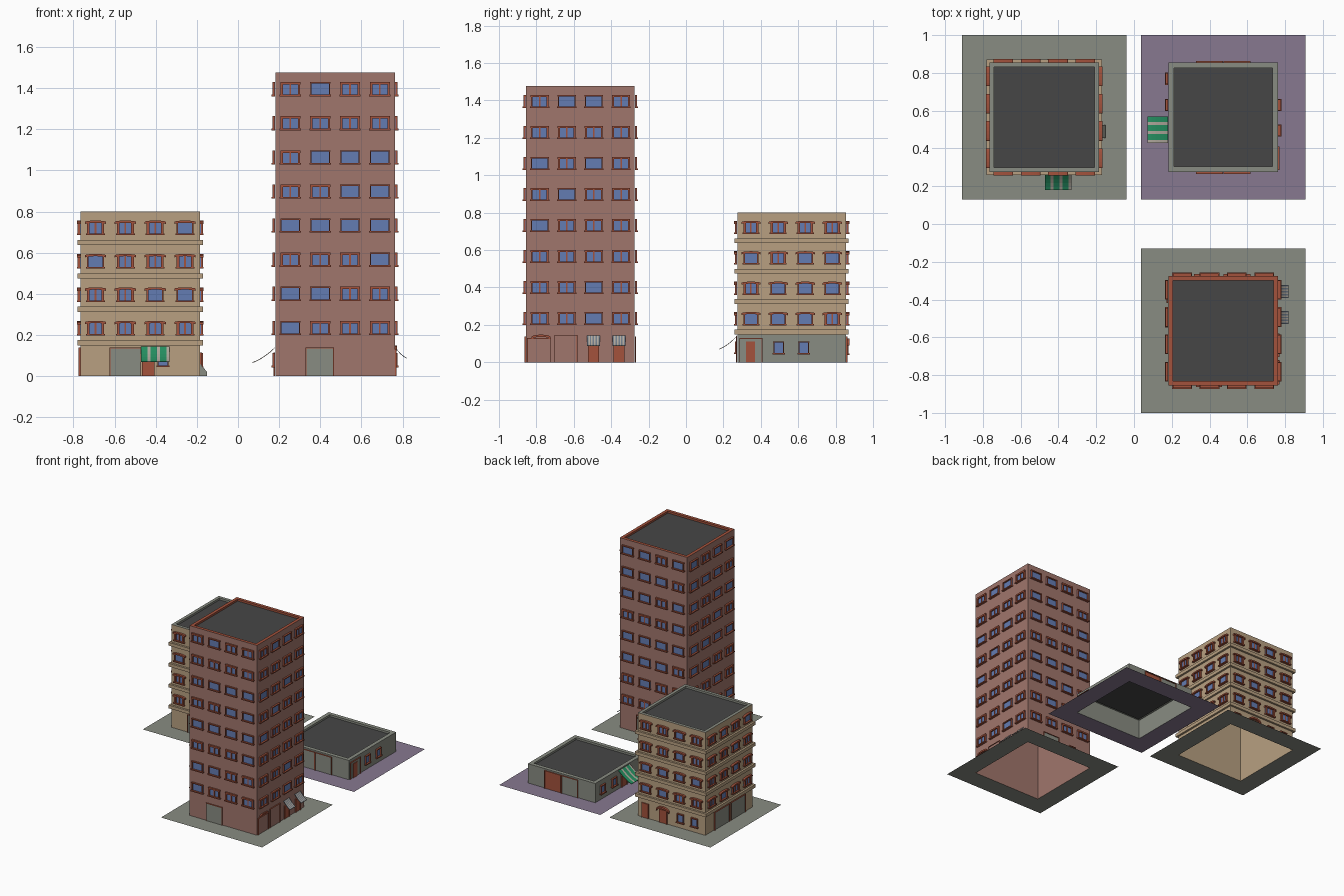
import bpy, bmesh, math, random

if "Cube" in bpy.data.objects:
    bpy.data.objects.remove(bpy.data.objects["Cube"])
random.seed(4)

def lin(c):
    c /= 255
    return c / 12.92 if c < 0.04045 else ((c + 0.055) / 1.055) ** 2.4

COLOURS = {"tan": (184, 160, 129), "clay": (160, 118, 108), "grey": (137, 140, 130),
           "purple": (135, 121, 144), "roof_dark": (70, 70, 70), "brick": (163, 82, 60),
           "glass_blue": (100, 124, 178), "awning_green": (38, 145, 98),
           "awning_pale": (178, 170, 158), "awning_slate": (112, 124, 138)}
MATS = {}
for n, c in COLOURS.items():
    MATS[n] = bpy.data.materials.new(n)
    MATS[n].diffuse_color = (*[lin(v) for v in c], 1)

H = 0.29          # half width of every building
PLOT = 0.435      # half width of every plot
GROUND = 0.15     # height of the ground floor

class Building:
    """Collects parts by name; wall coordinates are u (along), z (up), d (outwards)."""
    def __init__(self, name, cx, cy):
        self.name, self.cx, self.cy, self.parts = name, cx, cy, {}

    def bm(self, part, mat):
        return self.parts.setdefault((part, mat), bmesh.new())

    def place(self, k, u, z, d):
        x, y = u, -(H + d)
        for _ in range(k):
            x, y = -y, x
        return (self.cx + x, self.cy + y, z)

    def solid(self, part, mat, a, b):
        bm = self.bm(part, mat)
        va, vb = [bm.verts.new(p) for p in a], [bm.verts.new(p) for p in b]
        bm.faces.new(va)
        bm.faces.new(vb[::-1])
        for i in range(len(va)):
            j = (i + 1) % len(va)
            bm.faces.new((va[i], vb[i], vb[j], va[j]))

    def prism(self, part, mat, k, outline, d, d0=0.001):
        self.solid(part, mat, [self.place(k, u, z, d0) for u, z in outline],
                   [self.place(k, u, z, d) for u, z in outline])

    def box(self, part, mat, k, u0, u1, z0, z1, d, d0=0.001):
        self.prism(part, mat, k, [(u0, z0), (u1, z0), (u1, z1), (u0, z1)], d, d0)

    def sweep(self, part, mat, k, profile, u0, u1):
        self.solid(part, mat, [self.place(k, u0, z, d) for d, z in profile],
                   [self.place(k, u1, z, d) for d, z in profile])

    def rings(self, part, loops, mats):
        """Quads between successive square loops (half size, z); last loop may be capped."""
        for (h0, z0), (h1, z1), m in zip(loops, loops[1:], mats):
            bm = self.bm(part + "_" + m, m)
            for k in range(4):
                p = [(-h0, z0, h0), (h0, z0, h0), (h1, z1, h1), (-h1, z1, h1)]
                bm.faces.new([bm.verts.new(self.place(k, u, z, h - H)) for u, z, h in p])

    def finish(self):
        for (part, mat), bm in self.parts.items():
            bmesh.ops.remove_doubles(bm, verts=bm.verts, dist=1e-5)
            if not part.startswith(("shell", "roof", "plot")):
                bmesh.ops.recalc_face_normals(bm, faces=bm.faces)
            me = bpy.data.meshes.new(self.name + "_" + part)
            bm.to_mesh(me)
            bm.free()
            me.materials.append(MATS[mat])
            bpy.context.collection.objects.link(bpy.data.objects.new(me.name, me))

def shell(b, height, wall, rim, rim_w, plot):
    # walls open at the bottom, parapet, sunken roof and surrounding plot
    r = H - rim_w
    b.rings("shell", [(H, 0), (H, height), (r, height), (r, height - 0.015)], [wall, rim, rim])
    bm = b.bm("roof", "roof_dark")
    bm.faces.new([bm.verts.new(b.place(k, -r, height - 0.015, r - H)) for k in range(4)])
    b.rings("plot", [(PLOT, 0), (H, 0)], [plot])

def arch(u, w, z_end, z_top, thick, n=8):
    top = [(u + w * math.cos(math.pi * i / n),
            z_end + thick + (z_top - z_end - thick) * math.sin(math.pi * i / n)) for i in range(n + 1)]
    return top + [(a, z - thick) for a, z in top[::-1]]

def window(b, k, u, z0, z1, w, split=False, arched=False, fr=0.005):
    # glass, jambs, head, sill and optional centre bar
    D = 0.014
    if split:
        fr += 0.005
    b.box("window_glass", "glass_blue", k, u - w, u + w, z0, z1, 0.004)
    for s in (-1, 1):
        e = u + s * w
        b.box("window_frames", "brick", k, min(e, e - s * fr), max(e, e - s * fr), z0, z1, D)
    b.box("window_frames", "brick", k, u - w - 0.005, u + w + 0.005, z0 - 0.005, z0 + 0.003, D + 0.004)
    if split:
        b.box("window_frames", "brick", k, u - 0.004, u + 0.004, z0, z1, 0.009)
    if arched:
        b.prism("window_heads", "brick", k, arch(u, w + 0.011, z1 - 0.012, z1 + 0.006, 0.011), 0.018)
    else:
        b.box("window_frames", "brick", k, u - w - 0.002, u + w + 0.002, z1 - fr, z1 + 0.002, D)

def floors(b, count, height, arched):
    step = (height - GROUND) / count
    for k in range(4):
        for f in range(count):
            z = GROUND + f * step
            for i in range(4):
                u = -H + 2 * H * (i + 0.5) / 4
                split = random.random() < 0.55
                if arched:
                    window(b, k, u, z + 0.053, z + 0.113, 0.041, split, True, 0.008)
                else:
                    window(b, k, u, z + 0.055, z + 0.117, 0.047, split)

def panel(b, k, u0, u1, top, mat):
    # garage shutter or door leaf in a thin frame
    b.box("doors_" + mat, mat, k, u0, u1, 0, top, 0.004)
    for a, c in ((u0 - 0.004, u0), (u1, u1 + 0.004)):
        b.box("door_frames", "brick", k, a, c, 0, top + 0.004, 0.009)
    b.box("door_frames", "brick", k, u0, u1, top, top + 0.004, 0.009)

def awning(b, k, u0, u1, reach, z0, z1, mats):
    # sagging striped sheet
    top = [(0.001 + reach * t, z1 + (z0 - z1) * (t + 0.45 * t * (1 - t))) for t in (0, .2, .4, .6, .8, 1)]
    prof = top + [(d, z - 0.004) for d, z in top[::-1]]
    n = 9
    for i in range(n):
        m = mats[i % len(mats)]
        b.sweep("awning_" + m, m, k, prof, u0 + (u1 - u0) * i / n, u0 + (u1 - u0) * (i + 1) / n)

GREEN = ("awning_green", "awning_green", "awning_pale")
SLATE = ("awning_slate", "awning_pale")

# ---- tan apartment block with ledges ----
t = Building("apartments", -0.475, 0.565)
shell(t, 0.80, "tan", "grey", 0.024, "grey")
floors(t, 4, 0.80, True)
for f in range(4):
    z = GROUND + f * 0.1625
    t.rings("ledges", [(H, z), (H + 0.015, z), (H + 0.015, z + 0.025), (H, z + 0.025)], ["tan"] * 3)
panel(t, 0, -0.145, 0.0, 0.135, "grey")
panel(t, 0, 0.012, 0.065, 0.11, "brick")
awning(t, 0, 0.003, 0.143, 0.095, 0.072, 0.145, GREEN)
window(t, 0, 0.11, 0.05, 0.11, 0.027)
panel(t, 1, -0.10, -0.05, 0.11, "brick")
t.sweep("ramp", "grey", 1, [(0.001, 0), (0.035, 0), (0.035, 0.02), (0.001, 0.06)], -0.11, -0.04)
for u in (0.06, 0.2):
    window(t, 1, u, 0.045, 0.11, 0.027)
panel(t, 2, -0.25, -0.2, 0.11, "brick")
panel(t, 2, -0.10, -0.04, 0.10, "brick")
t.prism("arched_head", "brick", 2, arch(-0.07, 0.052, 0.09, 0.128, 0.014), 0.018)
for u in (0.08, 0.2):
    window(t, 2, u, 0.045, 0.11, 0.027)
panel(t, 3, -0.18, -0.005, 0.135, "grey")
panel(t, 3, 0.02, 0.19, 0.135, "grey")
t.finish()

# ---- low flat shop on the purple plot ----
s = Building("shop", 0.472, 0.565)
shell(s, 0.15, "grey", "grey", 0.03, "purple")
panel(s, 0, -0.14, -0.005, 0.135, "grey")
panel(s, 0, 0.005, 0.14, 0.135, "grey")
panel(s, 1, -0.275, -0.16, 0.125, "grey")
s.box("inner_door", "brick", 1, -0.245, -0.195, 0, 0.11, 0.009)
for u in (-0.07, 0.065):
    window(s, 1, u, 0.048, 0.11, 0.028)
panel(s, 2, -0.14, -0.005, 0.135, "brick")
panel(s, 2, 0.005, 0.14, 0.135, "grey")
for u in (-0.205, -0.065):
    window(s, 3, u, 0.048, 0.11, 0.028)
panel(s, 3, 0.03, 0.09, 0.11, "brick")
awning(s, 3, -0.005, 0.135, 0.11, 0.068, 0.142, GREEN)
s.finish()

# ---- tall tower ----
w = Building("tower", 0.472, -0.565)
shell(w, 1.476, "clay", "brick", 0.024, "grey")
floors(w, 8, 1.476, False)
panel(w, 0, -0.14, -0.01, 0.135, "grey")
panel(w, 1, -0.28, -0.16, 0.125, "clay")
w.prism("arched_head", "brick", 1, arch(-0.21, 0.05, 0.125, 0.148, 0.012), 0.01)
panel(w, 1, -0.135, -0.02, 0.143, "clay")
for u in (0.07, 0.207):
    panel(w, 1, u - 0.026, u + 0.026, 0.10, "brick")
    awning(w, 1, u - 0.035, u + 0.035, 0.055, 0.09, 0.143, SLATE)
panel(w, 2, -0.14, -0.005, 0.135, "grey")
panel(w, 2, 0.10, 0.15, 0.11, "brick")
panel(w, 3, -0.2, -0.15, 0.11, "brick")
for u in (-0.05, 0.09):
    window(w, 3, u, 0.048, 0.11, 0.028)
w.finish()

for m in bpy.data.materials:
    if m.users and not m.is_grease_pencil:
        m.use_nodes = True
        m.node_tree.nodes["Principled BSDF"].inputs["Base Color"].default_value = m.diffuse_color
